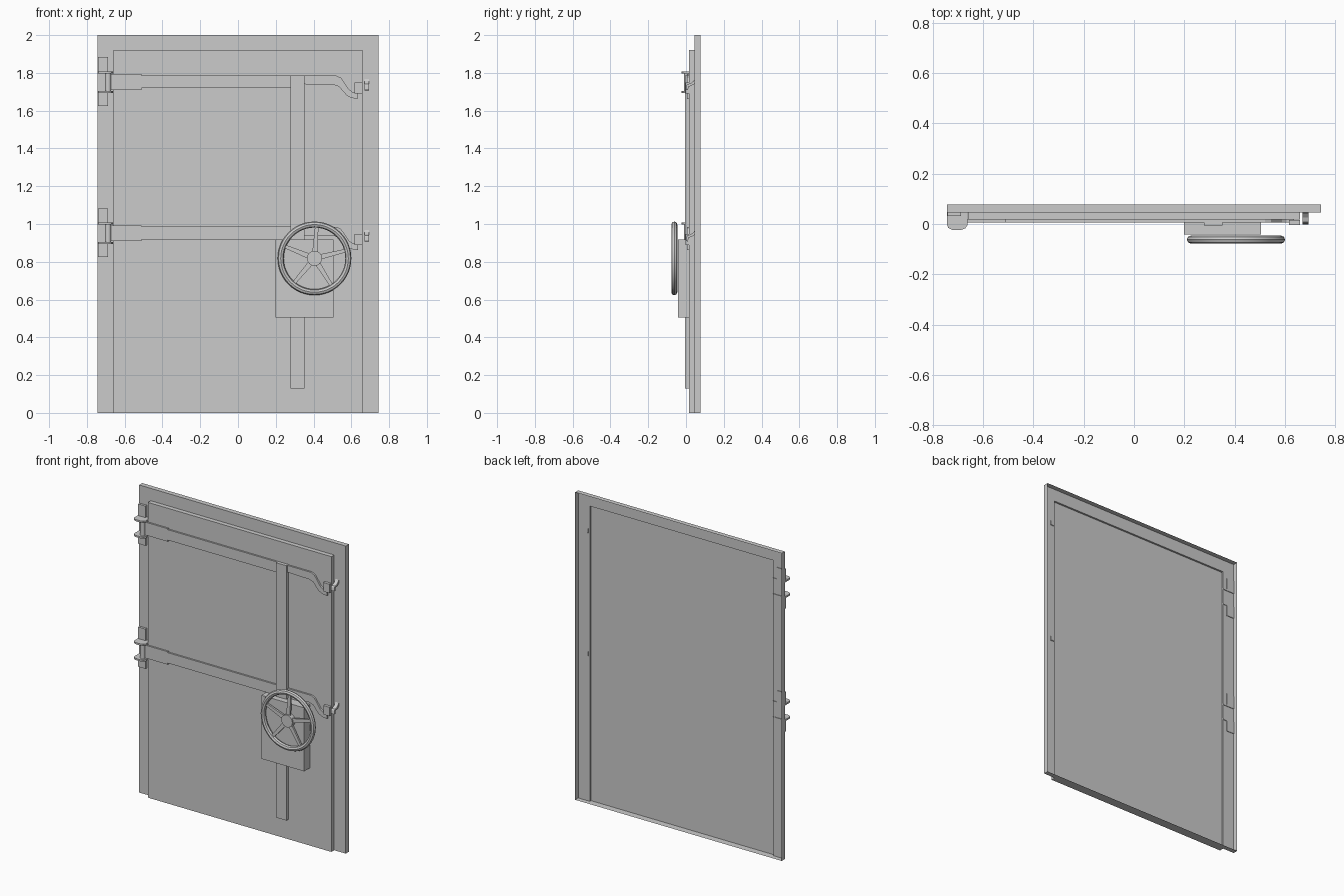
import bpy, bmesh, math

if "Cube" in bpy.data.objects:
    bpy.data.objects.remove(bpy.data.objects["Cube"])


def make_object(name, bm, normals=True):
    if normals:
        bmesh.ops.recalc_face_normals(bm, faces=bm.faces)
    me = bpy.data.meshes.new(name)
    bm.to_mesh(me)
    bm.free()
    ob = bpy.data.objects.new(name, me)
    bpy.context.collection.objects.link(ob)
    return ob


def smooth(ob):
    bpy.ops.object.select_all(action='DESELECT')
    ob.select_set(True)
    bpy.context.view_layer.objects.active = ob
    bpy.ops.object.shade_smooth_by_angle(angle=math.radians(30))


def prism(name, outline, axis, lo, hi):
    """Extrude a 2D outline along an axis: y takes (x,z), z takes (x,y), x takes (y,z)."""
    place = {'x': lambda a, b, t: (t, a, b),
             'y': lambda a, b, t: (a, t, b),
             'z': lambda a, b, t: (a, b, t)}[axis]
    bm = bmesh.new()
    low = [bm.verts.new(place(a, b, lo)) for a, b in outline]
    top = [bm.verts.new(place(a, b, hi)) for a, b in outline]
    bm.faces.new(low)
    bm.faces.new(top)
    n = len(outline)
    for i in range(n):
        j = (i + 1) % n
        bm.faces.new((low[i], low[j], top[j], top[i]))
    return make_object(name, bm)


def box(name, x0, x1, y0, y1, z0, z1):
    return prism(name, [(x0, z0), (x1, z0), (x1, z1), (x0, z1)], 'y', y0, y1)


def circle(cx, cy, r, n):
    return [(cx + r * math.cos(2 * math.pi * i / n), cy + r * math.sin(2 * math.pi * i / n))
            for i in range(n)]


def sheet(name, face, rim, y0, y1):
    """Open-backed pressed sheet: a front face plus walls folded back along the rim."""
    bm = bmesh.new()
    bm.faces.new([bm.verts.new((x, y0, z)) for x, z in face])
    n = len(rim)
    front = [bm.verts.new((x, y0, z)) for x, z in rim]
    back = [bm.verts.new((x, y1, z)) for x, z in rim]
    for i in range(n):
        j = (i + 1) % n
        bm.faces.new((front[j], front[i], back[i], back[j]))
    bmesh.ops.remove_doubles(bm, verts=bm.verts, dist=1e-5)
    return make_object(name, bm, normals=False)


# Frame hollow from behind, door panel with a shallow recess at its back
W, H, DW, DH = 0.743, 2.0, 0.66, 1.92
frame_rim = [(-W, 0), (W, 0), (W, H), (-W, H)]
sheet("door_frame", [(-W, 0), (-DW, 0), (-DW, DH), (DW, DH), (DW, 0), (W, 0), (W, H), (-W, H)],
      frame_rim, 0.046, 0.078)
door_rim = [(-DW, 0), (DW, 0), (DW, DH), (-DW, DH)]
sheet("door_panel", door_rim, door_rim, 0.017, 0.046)
bm = bmesh.new()
bm.faces.new([bm.verts.new((x, 0.034, z)) for x, z in reversed(door_rim)])
make_object("door_back", bm, normals=False)

# Vertical locking bar and gearbox
box("lock_bar", 0.278, 0.352, -0.005, 0.017, 0.13, 1.787)
box("gearbox", 0.198, 0.505, -0.042, 0.017, 0.505, 0.918)

# Hinge, strap and latch sets, upper and lower
flange_shape = [(-W, 0.05), (-W, -0.003), (-0.738, -0.015), (-0.722, -0.023), (-0.685, -0.023),
                (-0.670, -0.017), (-0.661, -0.003), (-0.661, 0.05)]
strap_shape = [(-0.688, 1.709), (-0.51, 1.709), (-0.51, 1.719), (0.28, 1.719), (0.28, 1.787),
               (-0.51, 1.787), (-0.51, 1.793), (-0.688, 1.793)]
lever_shape = [(0.352, 1.785), (0.52, 1.785), (0.545, 1.774), (0.588, 1.712), (0.605, 1.70),
               (0.635, 1.694), (0.635, 1.663), (0.60, 1.667), (0.575, 1.681), (0.535, 1.727),
               (0.51, 1.736), (0.352, 1.740)]
keeper_shape = [(0.050, 1.775), (0.040, 1.757), (0.025, 1.745), (0.008, 1.740), (0.002, 1.732),
                (-0.001, 1.710), (0.010, 1.708), (0.014, 1.727), (0.030, 1.733), (0.050, 1.745)]
for level, dz in (("upper", 0.0), ("lower", -0.8)):
    def lift(pts):
        return [(a, b + dz) for a, b in pts]
    for side, z0, z1 in (("top", 1.80, 1.883), ("bottom", 1.625, 1.70)):
        box(f"{level}_hinge_plate_{side}", -0.741, -0.687, 0.031, 0.050, z0 + dz, z1 + dz)
    for side, z in (("top", 1.797), ("bottom", 1.694)):
        prism(f"{level}_hinge_flange_{side}", flange_shape, 'z', z + dz, z + 0.011 + dz)
    smooth(prism(f"{level}_hinge_barrel", circle(-0.688, 0.006, 0.016, 20), 'z',
                 1.705 + dz, 1.797 + dz))
    prism(f"{level}_strap", lift(strap_shape), 'y', 0.006, 0.017)
    prism(f"{level}_latch_lever", lift(lever_shape), 'y', 0.006, 0.017)
    box(f"{level}_latch_roller", 0.616, 0.66, -0.003, 0.015, 1.69 + dz, 1.748 + dz)
    prism(f"{level}_latch_keeper", lift(keeper_shape), 'x', 0.669, 0.693)

# Handwheel: rim, hub and five tapered spokes
CX, CZ = 0.405, 0.818
bpy.ops.mesh.primitive_torus_add(major_segments=48, minor_segments=8, major_radius=0.179,
                                 minor_radius=0.016, location=(CX, -0.062, CZ),
                                 rotation=(math.pi / 2, 0, 0))
bpy.context.object.name = "wheel_rim"
smooth(bpy.context.object)
smooth(prism("wheel_hub", circle(CX, CZ, 0.04, 24), 'y', -0.077, -0.046))
for k in range(5):
    a = math.radians(14 + 72 * k)
    c, s = math.cos(a), math.sin(a)
    outline = [(0.03, -0.014), (0.17, -0.009), (0.17, 0.009), (0.03, 0.014)]
    prism(f"wheel_spoke_{k + 1}", [(CX + u * c - v * s, CZ + u * s + v * c) for u, v in outline],
          'y', -0.068, -0.056)
